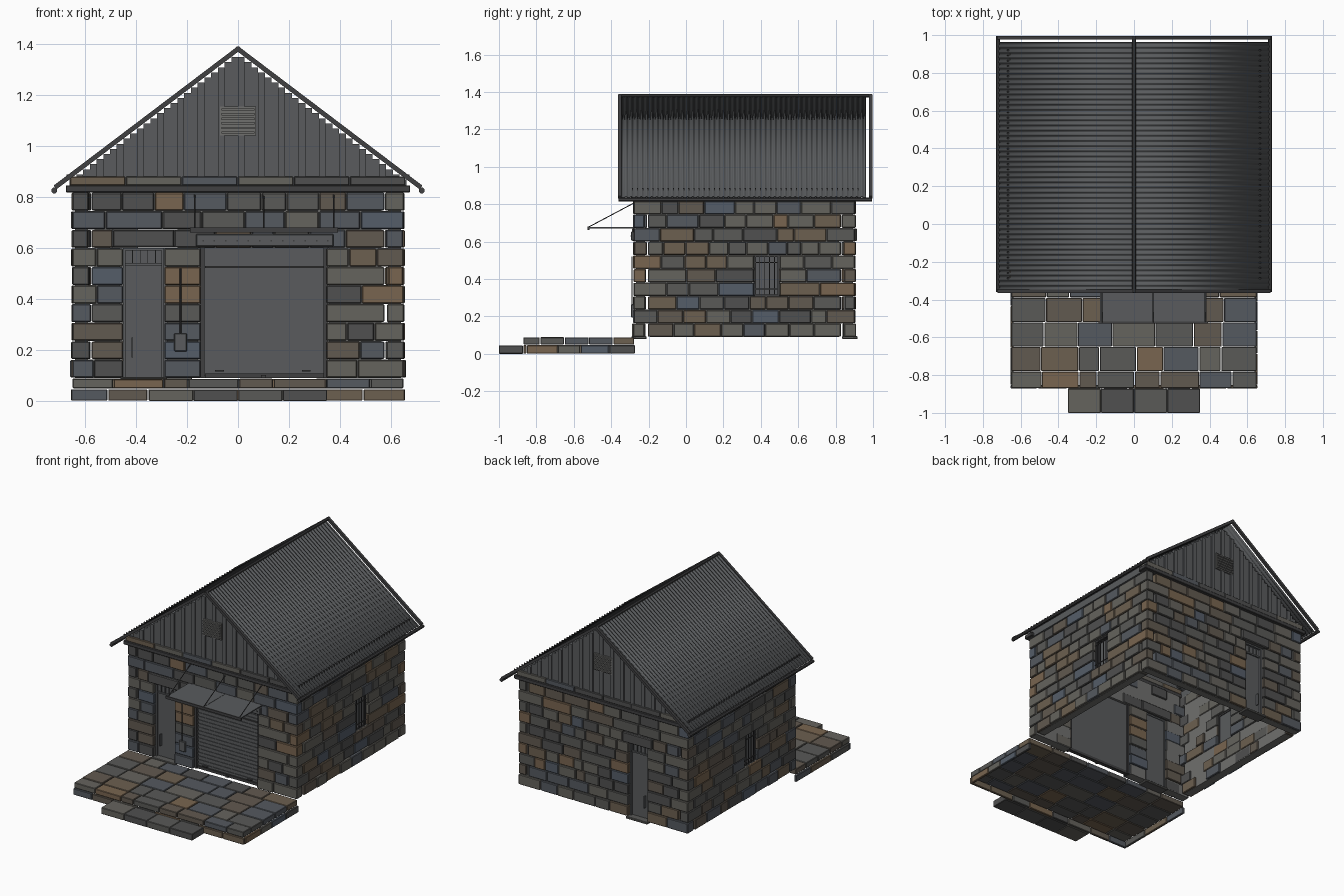
import bpy, bmesh, math, random
from mathutils import Vector, Matrix

if "Cube" in bpy.data.objects:
    bpy.data.objects.remove(bpy.data.objects["Cube"])
random.seed(7)

def mat(name, c):
    m = bpy.data.materials.new(name)
    m.diffuse_color = (*c, 1)
    m.use_nodes = True
    m.node_tree.nodes["Principled BSDF"].inputs["Base Color"].default_value = m.diffuse_color
    return m

STONE = [mat(f"stone_{i}", c) for i, c in enumerate([
    (.10, .10, .095), (.13, .125, .11), (.08, .08, .08), (.15, .115, .08),
    (.09, .10, .115), (.12, .10, .08), (.19, .13, .08), (.09, .11, .14)])]
WEIGHTS = [5, 5, 4, 3, 4, 3, 1, 1]
METAL = [mat("dark_metal", (.10, .105, .11))]
TRIM = [mat("trim_metal", (.05, .05, .052))]
MORTAR = [mat("mortar", (.16, .16, .155))]

def finish(name, bm, mats, bevel=0):
    bmesh.ops.recalc_face_normals(bm, faces=bm.faces)
    me = bpy.data.meshes.new(name)
    bm.to_mesh(me)
    bm.free()
    ob = bpy.data.objects.new(name, me)
    bpy.context.collection.objects.link(ob)
    for m in mats:
        me.materials.append(m)
    if bevel:
        b = ob.modifiers.new("Bevel", 'BEVEL')
        b.width, b.segments = bevel, 1
    return ob

def blocks(name, boxes, mats, bevel=0):
    """boxes: pairs of opposite corners; colour chosen at random among the materials"""
    bm = bmesh.new()
    for a, b in boxes:
        a, b = Vector(a), Vector(b)
        s = [max(abs(v), .001) for v in b - a]
        r = bmesh.ops.create_cube(bm, size=1, matrix=Matrix.Translation((a + b) / 2) @ Matrix.Diagonal((*s, 1)))
        i = random.choices(range(len(mats)), WEIGHTS[:len(mats)])[0]
        for f in {f for v in r["verts"] for f in v.link_faces}:
            f.material_index = i
    return finish(name, bm, mats, bevel)

def rods(name, segs, r, sides, mats):
    bm = bmesh.new()
    for p, q in segs:
        p, q = Vector(p), Vector(q)
        m = Matrix.Translation((p + q) / 2) @ (q - p).to_track_quat('Z', 'Y').to_matrix().to_4x4() \
            @ Matrix.Rotation(math.pi / sides, 4, 'Z')
        bmesh.ops.create_cone(bm, cap_ends=True, segments=sides, radius1=r, radius2=r,
                              depth=(q - p).length, matrix=m)
    return finish(name, bm, mats)

def split(a, b, lo, hi):
    """cut a run into stones of random length"""
    n = max(1, round((b - a) / random.uniform(lo, hi)))
    cuts = [a] + [a + (b - a) * (i + random.uniform(-.22, .22)) / n for i in range(1, n)] + [b]
    return list(zip(cuts, cuts[1:]))

# wall coordinates: u along the wall, d inward from its face, z up
WALLS = {
    "front": lambda u, d, z: (u, -.28 + d, z),
    "back": lambda u, d, z: (u, .905 - d, z),
    "right": lambda u, d, z: (.65 - d, u, z),
    "left": lambda u, d, z: (-.65 + d, u, z)}
H, Z0, D = .0728, .09, .075

def panel(side, name, parts, mats, bevel=0):
    P = WALLS[side]
    return blocks(name, [(P(u0, d0, z0), P(u1, d1, z1)) for u0, u1, d0, d1, z0, z1 in parts], mats, bevel)

# coursed stone walls with openings (u0, u1, first course, end course)
OPEN = {
    "front": [(-.45, -.29, 0, 7), (-.49, -.25, 7, 8), (-.145, .345, 0, 7)],
    "back": [(-.335, -.19, 0, 7), (-.38, -.145, 7, 8)],
    "right": [(.365, .5, 3, 6)],
    "left": [(.14, .275, 3, 6)]}
for side, holes in OPEN.items():
    cross = side in ("front", "back")
    stones, core = [], []
    for k in range(10):
        inset = D if (k % 2 == 0) != cross else 0
        a, b = (-.65, .65) if cross else (-.28, .905)
        z0, z1 = Z0 + k * H, Z0 + (k + 1) * H
        edges = [a + inset]
        for h in sorted(holes):
            if h[2] <= k < h[3]:
                edges += [h[0], h[1]]
        edges.append(b - inset)
        for s, e in zip(edges[::2], edges[1::2]):
            core.append((s + .012, e - .012, .012, .062, z0, z1))
            for u0, u1 in split(s, e, .1, .19):
                out = random.uniform(-.004, .004) - (.005 if k == 0 else 0)
                stones.append((u0 + .0015, u1 - .0015, out, random.uniform(.055, .075), z0 + .0015, z1 - .0015))
    panel(side, side + "_wall_stones", stones, STONE, .004)
    panel(side, side + "_wall_mortar", core, MORTAR)

# lintels, doors and barred windows
for side, u0, u1 in (("front", -.45, -.29), ("back", -.335, -.19)):
    panel(side, side + "_door_lintel", [(u0 - .04, u1 + .04, -.008, .07, .602, .671)], STONE[2:3], .005)
    panel(side, side + "_door", [(u0, u1, .035, .05, .09, .6), (u0, u0 + .01, .02, .055, .09, .6),
          (u1 - .01, u1, .02, .055, .09, .6), (u0, u1, .02, .055, .59, .6), (u0, u1, .026, .04, .53, .54),
          (u0 + .032, u0 + .038, .015, .04, .17, .25)]
          + [(u0 + .035 + i * .03, u0 + .038 + i * .03, .028, .04, .54, .59) for i in range(4)], METAL)
    panel(side, side + "_threshold", [(u0 - .01, u1 + .01, -.012, .07, .078, .094)], STONE[:1], .003)
for side, u0 in (("right", .365), ("left", .14)):
    u1, a, b = u0 + .135, Z0 + 3 * H, Z0 + 6 * H
    panel(side, side + "_window_glass", [(u0, u1, .045, .05, a, b)], METAL)
    panel(side, side + "_window_frame", [(u0, u0 + .01, .02, .055, a, b), (u1 - .01, u1, .02, .055, a, b),
          (u0, u1, .02, .055, a, a + .01), (u0, u1, .02, .055, b - .01, b)], TRIM)
    panel(side, side + "_window_bars", [(u0 + i * .027 - .002, u0 + i * .027 + .002, .015, .02, a, b)
          for i in range(1, 5)] + [(u0, u1, .014, .019, z, z + .005) for z in (a + .035, b - .04)], TRIM)

# roller shutter with guides, box and bottom bar
panel("front", "shutter_slats", [(-.14, .34, .03 if i % 2 else .034, .045, .1 + i * .0125, .1125 + i * .0125)
      for i in range(40)], METAL)
panel("front", "shutter_guides", [(-.147, -.132, .015, .055, .09, .6), (.335, .35, .015, .055, .09, .6),
      (-.13, .335, .024, .05, .09, .108), (-.13, .335, .024, .04, .522, .53),
      (-.09, -.055, .016, .03, .115, .121), (.25, .285, .016, .03, .115, .121), (.09, .11, .016, .03, .09, .103)], TRIM)
panel("front", "shutter_box", [(-.165, .375, -.014, .06, .605, .655)], METAL, .004)
panel("front", "shutter_box_bolts", [(-.14 + i * .0445, -.134 + i * .0445, -.018, -.01, .626, .632)
      for i in range(12)], TRIM)

# canopy hung on stays
panel("front", "canopy_sheets", [(-.18, .1, -.24, .01, .67, .677), (.102, .385, -.24, .01, .67, .677)], METAL)
panel("front", "canopy_lip", [(-.188, .392, -.247, -.237, .661, .68)], TRIM)
rods("canopy_stays", [((x, -.52, .678), (x, -.275, .808)) for x in (-.17, .1, .375)], .003, 6, TRIM)

# entry panel and conduit
panel("front", "entry_panel", [(-.25, -.2, -.014, .01, .195, .265)], METAL, .003)
rods("conduit", [((-.226, -.289, .26), (-.226, -.289, .52))], .004, 8, TRIM)

# paved platform, thin riser ring and step
slabs = []
for y0, y1 in ((-.87, -.78), (-.78, -.65), (-.65, -.52), (-.52, -.39), (-.39, -.275)):
    for u0, u1 in split(-.65, .65, .14, .2):
        slabs.append(((u0 + .002, y0 + .002, .05), (u1 - .002, y1 - .002, .087 + random.uniform(-.002, .002))))
blocks("platform_slabs", slabs, STONE, .003)
ring = [((a + .002, -.87, .002), (b - .002, -.853, .046)) for a, b in split(-.655, .655, .14, .2)]
for s in (-1, 1):
    ring += [((s * .655, a + .002, .002), (s * .638, b - .002, .046)) for a, b in split(-.853, -.27, .14, .2)]
blocks("platform_risers", ring, STONE, .003)
blocks("step_slabs", [((-.35 + i * .175 + .001, -1, 0), (-.35 + (i + 1) * .175 - .001, -.872, .045))
       for i in range(4)], STONE[:3], .003)

# coping under the gables and plates along the eaves
for side in ("front", "back"):
    panel(side, side + "_coping", [(-.658 + i * .2195, -.658 + (i + 1) * .2195 - .004, -.008, .05, .845, .88)
          for i in range(6)], STONE[:6], .003)
    panel(side, side + "_beam", [(-.675, .675, -.014, .055, .818, .845)], TRIM, .003)
for s in (-1, 1):
    blocks("wall_plate", [((s * .655, -.28, .818), (s * .59, .905, .865))], METAL)

# board-and-batten gables with stepped tops, and vents
SL, TOP = .757, 1.38
def roof_z(x):
    return TOP - SL * abs(x)
W = .0264
for side in ("front", "back"):
    boards = []
    for i in range(-25, 25):
        a, b = i * W, (i + 1) * W
        out = -.004 if i % 3 == 0 else .004
        boards.append((a, b, out, .02, .84, max(roof_z(max(abs(a), abs(b))) - .012, .86)))
    panel(side, side + "_gable_boards", boards, METAL)
    panel(side, side + "_gable_vent", [(-.07, .07, -.006, .01, 1.04, 1.155)]
          + [(-.065, .065, -.013, .005, 1.048 + j * .018, 1.057 + j * .018) for j in range(6)], MORTAR)

# corrugated roof sheets
def roof_sheet(s):
    bm = bmesh.new()
    n, rows = 48 * 8, []
    nx, nz = s * SL / math.hypot(1, SL), 1 / math.hypot(1, SL)
    for i in range(n + 1):
        y = -.355 + 1.315 * i / n
        h = .005 * math.sin(i / 8 * math.tau)
        rows.append([bm.verts.new((s * x + nx * h * (x > 0), y, roof_z(x) + nz * h)) for x in (0, .715)])
    for p, q in zip(rows, rows[1:]):
        bm.faces.new((p[0], p[1], q[1], q[0]))
    ob = finish("roof_sheet_right" if s > 0 else "roof_sheet_left", bm, METAL)
    so = ob.modifiers.new("Solidify", 'SOLIDIFY')
    so.thickness = .004
    bpy.ops.object.select_all(action='DESELECT')
    ob.select_set(True)
    bpy.context.view_layer.objects.active = ob
    bpy.ops.object.shade_smooth_by_angle()

for s in (-1, 1):
    roof_sheet(s)
    # roof screws near the eave
    blocks("roof_screws", [((s * .663, -.29 + i * .0274, roof_z(.668)), (s * .673, -.283 + i * .0274, roof_z(.668) + .013))
           for i in range(45)], TRIM)

# verge bars, ridge cap, gutters
rods("verge_bars", [((0, y, TOP), (s * .717, y, roof_z(.717))) for s in (-1, 1) for y in (-.355, .987)], .013, 4, TRIM)
rods("ridge_cap", [((0, -.362, TOP), (0, .995, TOP))], .011, 8, TRIM)
rods("gutters", [((s * .72, -.36, .825), (s * .72, .995, .825)) for s in (-1, 1)], .012, 8, TRIM)
